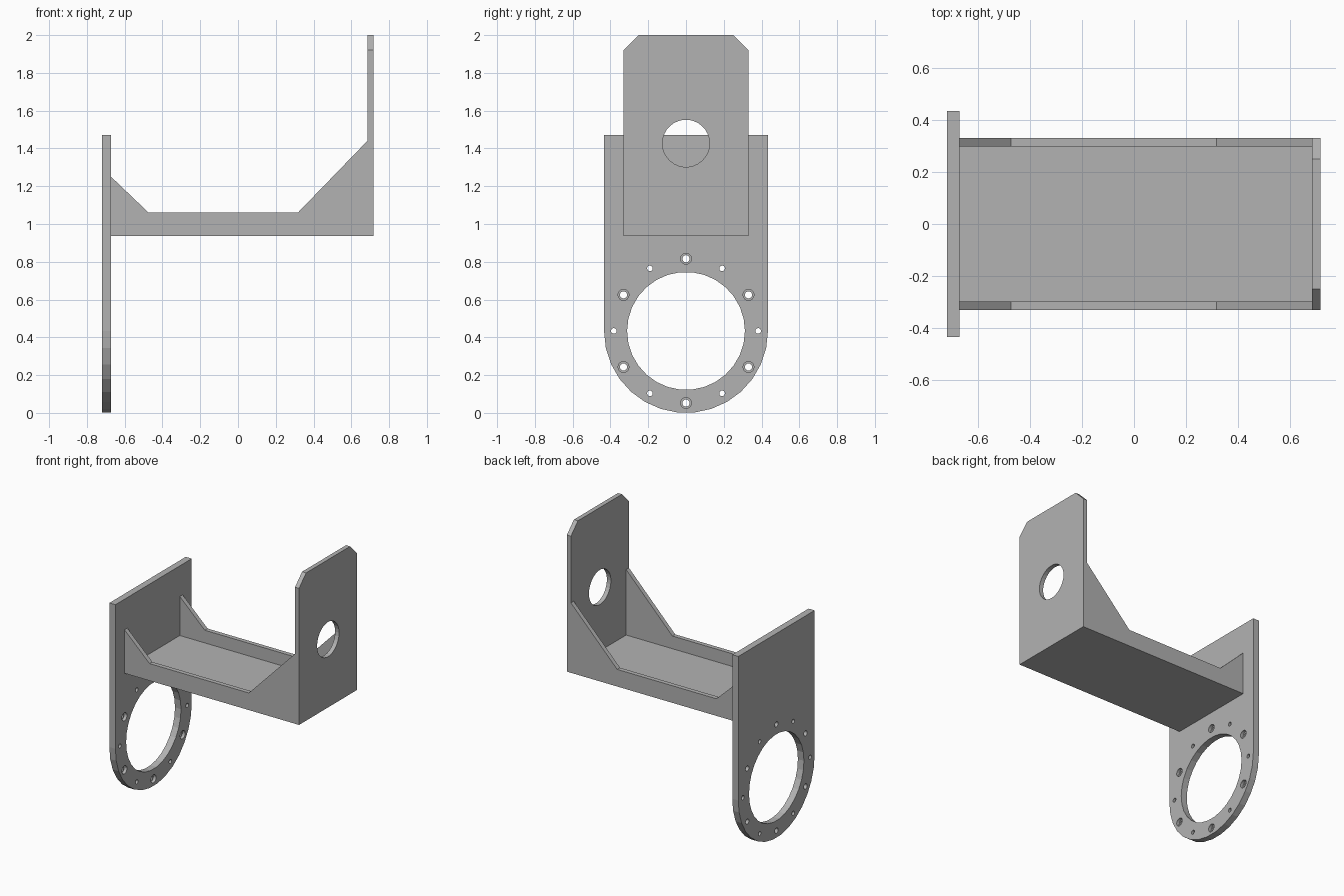
import bpy, bmesh
from math import sin, cos, pi, radians
from mathutils import Vector

cube = bpy.data.objects.get("Cube")
if cube:
    bpy.data.objects.remove(cube, do_unlink=True)

grey = bpy.data.materials.new("plain grey")
grey.use_nodes = True
colour = (0.448, 0.448, 0.448, 1)
grey.diffuse_color = colour
grey.node_tree.nodes["Principled BSDF"].inputs["Base Color"].default_value = colour


def prism(name, outlines, direction):
    """Extrude closed outlines along a direction into one mesh object."""
    bm = bmesh.new()
    for points in outlines:
        face = bm.faces.new([bm.verts.new(p) for p in points])
        grown = bmesh.ops.extrude_face_region(bm, geom=[face], use_keep_orig=True)
        moved = [v for v in grown["geom"] if isinstance(v, bmesh.types.BMVert)]
        bmesh.ops.translate(bm, verts=moved, vec=Vector(direction))
    bmesh.ops.recalc_face_normals(bm, faces=bm.faces)
    mesh = bpy.data.meshes.new(name)
    bm.to_mesh(mesh)
    bm.free()
    mesh.materials.append(grey)
    obj = bpy.data.objects.new(name, mesh)
    bpy.context.collection.objects.link(obj)
    return obj


def circle(x, y, z, radius, sides):
    steps = [2 * pi * i / sides for i in range(sides)]
    return [(x, y + radius * cos(a), z + radius * sin(a)) for a in steps]


def cut(obj, outlines, depth):
    """Drill circular outlines through an object along x."""
    cutter = prism("hole_cutter", outlines, (depth, 0, 0))
    cutter.hide_render = True
    mod = obj.modifiers.new("holes", "BOOLEAN")
    mod.operation = "DIFFERENCE"
    mod.solver = "EXACT"
    mod.object = cutter
    bpy.context.view_layer.objects.active = obj
    bpy.ops.object.modifier_apply(modifier=mod.name)
    bpy.data.objects.remove(cutter, do_unlink=True)


# Main positions
OUT, INNER = -0.72, -0.672       # mounting plate faces
END_IN, END_OUT = 0.685, 0.717   # end plate faces
HALF, WALL = 0.33, 0.032         # tray half width, sheet thickness
BASE, RIM = 0.937, 1.06          # tray underside and wall top
R = 0.434                        # mounting plate half width

# Mounting plate with rounded foot
arc = [pi + pi * i / 15 for i in range(16)]
foot = [(OUT, R * cos(a), R + R * sin(a)) for a in arc]
mount = prism("mounting_plate", [foot + [(OUT, R, 1.47), (OUT, -R, 1.47)]],
              (INNER - OUT, 0, 0))


def ring(x, start, radius):
    """Six small circles on the bolt circle."""
    spots = [radians(start + 60 * i) for i in range(6)]
    return [circle(x, 0.382 * cos(a), R + 0.382 * sin(a), radius, 16) for a in spots]


# Large opening, small pin holes, screw holes and their counterbores
cut(mount, [circle(OUT - 0.1, 0, R, 0.312, 30)]
    + ring(OUT - 0.1, 0, 0.015) + ring(OUT - 0.1, 30, 0.019), 0.3)
cut(mount, ring(INNER - 0.022, 30, 0.029), 0.1)

# End plate with clipped corners and a round opening
end = prism("end_plate", [[(END_IN, -HALF, BASE), (END_IN, HALF, BASE),
                           (END_IN, HALF, 1.92), (END_IN, 0.25, 2),
                           (END_IN, -0.25, 2), (END_IN, -HALF, 1.92)]],
            (END_OUT - END_IN, 0, 0))
cut(end, [circle(END_IN - 0.1, 0, 1.427, 0.125, 30)], 0.3)

# Tray floor
inside = HALF - WALL
prism("tray_floor", [[(INNER, -inside, BASE), (END_IN, -inside, BASE),
                      (END_IN, inside, BASE), (INNER, inside, BASE)]], (0, 0, WALL))

# Side walls rising into a gusset at each end
profile = [(INNER, BASE), (END_IN, BASE), (END_IN, 1.44),
           (0.317, RIM), (-0.473, RIM), (INNER, 1.25)]
for name, y in (("right_wall", -HALF), ("left_wall", inside)):
    prism(name, [[(x, y, z) for x, z in profile]], (0, WALL, 0))
